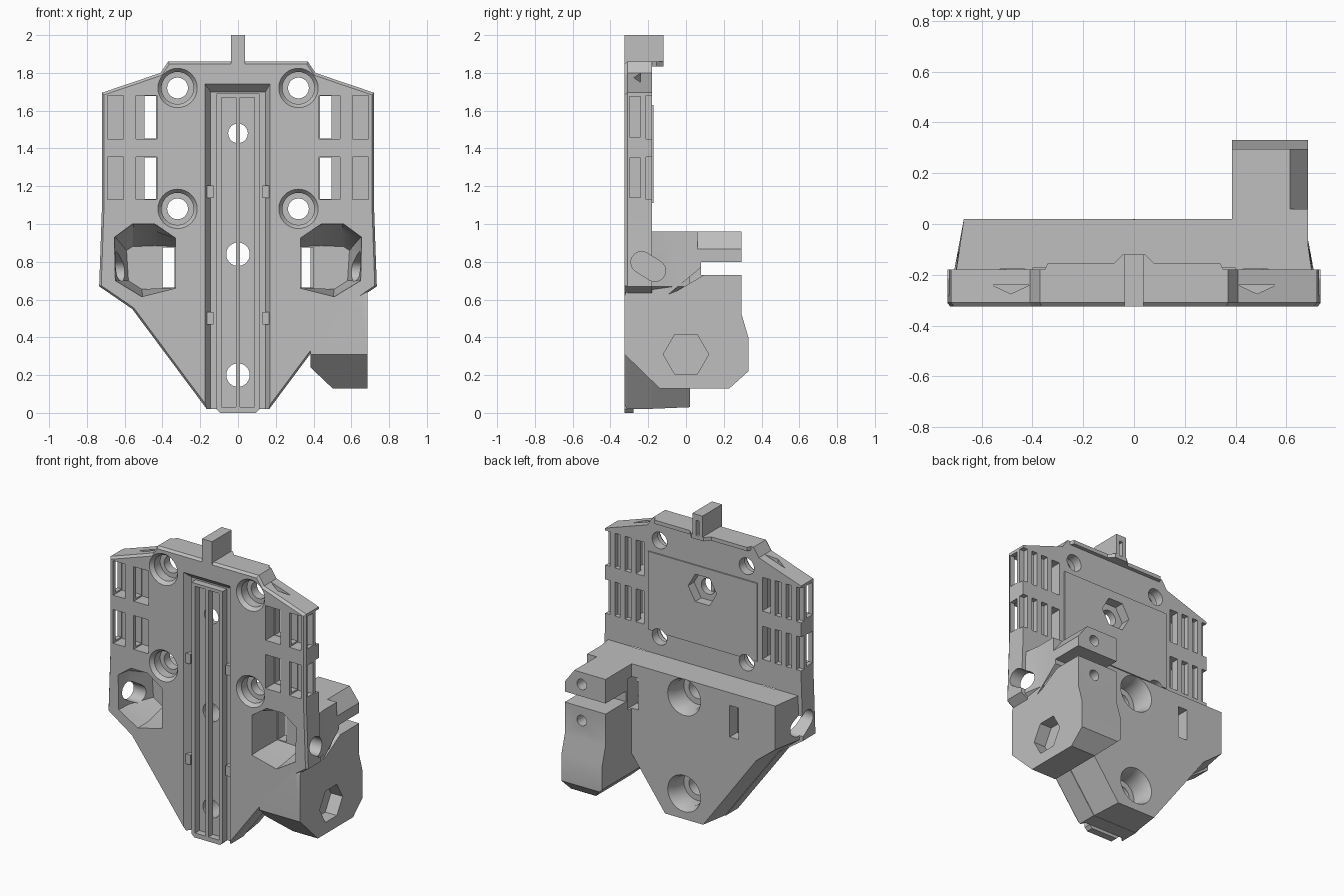
import bpy, bmesh
from math import pi, cos, sin

cube = bpy.data.objects.get("Cube")
if cube:
    bpy.data.objects.remove(cube, do_unlink=True)

grey = bpy.data.materials.new("matte grey")
grey.use_nodes = True
grey.diffuse_color = (0.52, 0.52, 0.52, 1)
grey.node_tree.nodes["Principled BSDF"].inputs["Base Color"].default_value = grey.diffuse_color

PLACE = {"x": lambda p, t: (t, p[0], p[1]),
         "y": lambda p, t: (p[0], t, p[1]),
         "z": lambda p, t: (p[0], p[1], t)}


def loft(name, axis, *sections):
    """Solid through (position, outline) sections along an axis."""
    bm = bmesh.new()
    rings = [[bm.verts.new(PLACE[axis](p, t)) for p in pts] for t, pts in sections]
    for a, b in zip(rings, rings[1:]):
        for i in range(len(a)):
            j = (i + 1) % len(a)
            bm.faces.new((a[i], a[j], b[j], b[i]))
    bm.faces.new(rings[0][::-1])
    bm.faces.new(rings[-1])
    bm.normal_update()
    if bm.calc_volume(signed=True) < 0:
        bmesh.ops.reverse_faces(bm, faces=bm.faces)
    mesh = bpy.data.meshes.new(name)
    bm.to_mesh(mesh)
    bm.free()
    mesh.materials.append(grey)
    obj = bpy.data.objects.new(name, mesh)
    bpy.context.collection.objects.link(obj)
    return obj


def prism(name, axis, lo, hi, pts):
    return loft(name, axis, (lo, pts), (hi, pts))


def rect(a, b, c, d):
    return [(a, c), (b, c), (b, d), (a, d)]


def box(name, x, y, z):
    return prism(name, "y", y[0], y[1], rect(*x, *z))


def ring(u, v, r, n=32):
    return [(u + r * cos(2 * pi * i / n), v + r * sin(2 * pi * i / n)) for i in range(n)]


def scaled(pts, k, cu, cv):
    return [(cu + (u - cu) * k, cv + (v - cv) * k) for u, v in pts]


def flip(pts, s):
    return [(s * u, v) for u, v in pts]


def span(s, a, b):
    return sorted((s * a, s * b))


def volume(mesh):
    bm = bmesh.new()
    bm.from_mesh(mesh)
    result = bm.calc_volume(signed=True)
    bm.free()
    return result


def combine(target, tool, operation="DIFFERENCE"):
    """Boolean that falls back to the other solver if the solid breaks."""
    before = volume(target.data)
    bpy.context.view_layer.objects.active = target
    for solver in ("MANIFOLD", "EXACT"):
        backup = target.data.copy()
        mod = target.modifiers.new("join", "BOOLEAN")
        mod.operation, mod.solver, mod.object = operation, solver, tool
        bpy.ops.object.modifier_apply(modifier=mod.name)
        after = volume(target.data)
        if operation == "UNION" and after > before * 0.999:
            break
        if operation == "DIFFERENCE" and before * 0.5 < after < before * 1.001:
            break
        target.modifiers.clear()
        target.data = backup
    bpy.data.objects.remove(tool, do_unlink=True)


# Front plate with a chamfered front edge
half = [(0.165, 0.02), (0.56, 0.55), (0.735, 0.67), (0.72, 1.1),
        (0.72, 1.695), (0.41, 1.80), (0.37, 1.86)]
outline = half + flip(half, -1)[::-1]
body = loft("mounting_plate", "y", (-0.325, scaled(outline, 0.985, 0, 0.94)),
            (-0.31, outline), (-0.18, outline))

# Thick lower housing, narrowing towards the back
low = [(0.165, 0.02), (0.56, 0.55), (0.715, 0.67), (0.705, 0.96)]
back = [(0.14, 0.03), (0.53, 0.56), (0.67, 0.67), (0.67, 0.96)]
combine(body, loft("housing", "y", (-0.22, low + flip(low, -1)[::-1]),
                   (0.02, back + flip(back, -1)[::-1])), "UNION")

# Top lip and tab
lip = [(-0.36, -0.2), (0.36, -0.2), (0.34, -0.155), (0.08, -0.155),
       (0.045, -0.12), (-0.045, -0.12), (-0.08, -0.155), (-0.34, -0.155)]
combine(body, prism("lip", "z", 1.835, 1.86, lip), "UNION")
tab = box("tab", (-0.037, 0.037), (-0.325, -0.12), (1.84, 2.0))
combine(tab, box("slot", (-0.012, 0.012), (-0.17, -0.1), (1.8, 1.96)))
combine(body, tab, "UNION")

# Raised panel on the back
combine(body, box("back_panel", (-0.4, 0.4), (-0.2, -0.172), (1.11, 1.63)), "UNION")

# Clamp block with split jaw
profile = [(-0.325, 0.31), (-0.14, 0.13), (0.23, 0.13), (0.33, 0.22), (0.33, 0.40),
           (0.295, 0.52), (0.295, 0.96), (-0.2, 0.96), (-0.325, 0.62)]
clamp = prism("clamp", "x", 0.385, 0.685, profile)
combine(clamp, prism("inner_chamfer", "y", -0.5, 0.5, [(0.3, 0.32), (0.3, 0.05), (0.585, 0.05)]))
combine(clamp, prism("jaw_chamfer", "y", 0.06, 0.5, [(0.6, 0.98), (0.72, 0.98), (0.72, 0.82)]))
combine(clamp, box("jaw_gap", (0.3, 0.8), (0.08, 0.5), (0.73, 0.80)))
combine(clamp, prism("jaw_slit", "x", 0.52, 0.8,
                     [(-0.09, 0.63), (-0.05, 0.645), (0.12, 0.745), (0.12, 0.79), (0.08, 0.77)]))
for z in (0.88, 0.64):
    combine(clamp, prism("jaw_screw", "y", 0.1, 0.5, ring(0.56, z, 0.035, 20)))
combine(body, clamp, "UNION")
combine(body, prism("hex_pocket", "x", 0.6, 0.8, ring(0, 0.31, 0.12, 6)))

# Central channel with sloped walls
combine(body, loft("channel", "y", (-0.33, rect(-0.178, 0.172, -0.1, 1.745)),
                   (-0.28, rect(-0.145, 0.145, -0.1, 1.70))))

for s in (1, -1):
    # Corner screw holes with counterbores
    for z in (1.72, 1.08):
        x = s * 0.32
        combine(body, loft("counterbore", "y", (-0.33, ring(x, z, 0.108)),
                           (-0.30, ring(x, z, 0.085)), (-0.24, ring(x, z, 0.085))))
        combine(body, prism("screw_hole", "y", -0.4, 0, ring(x, z, 0.055)))

    # Strap windows, side channels and back grooves
    for z0, z1 in ((1.45, 1.68), (1.13, 1.355)):
        for x0, x1 in ((0.43, 0.54), (0.605, 0.69)):
            combine(body, box("strap_window", span(s, x0, x1), (-0.4, -0.235), (z0, z1)))
        combine(body, box("strap_channel", span(s, 0.5, 0.8), (-0.30, -0.24), (z0 + 0.01, z1 - 0.005)))
        combine(body, box("through_window", span(s, 0.435, 0.495), (-0.3, 0), (z0 + 0.003, z1 - 0.003)))
        for x0, x1 in ((0.53, 0.575), (0.61, 0.65), (0.685, 0.8)):
            combine(body, box("back_groove", span(s, x0, x1), (-0.213, 0), (z0, z1)))

    # Deep angled pocket, its rear window and side slot
    pocket = [(0.655, 0.93), (0.56, 1.0), (0.44, 1.0), (0.33, 0.925),
              (0.33, 0.66), (0.51, 0.615), (0.65, 0.70)]
    inner = [(0.59, 0.86), (0.56, 0.88), (0.44, 0.885), (0.33, 0.88),
             (0.33, 0.66), (0.51, 0.655), (0.58, 0.70)]
    combine(body, loft("pocket", "y", (-0.33, flip(pocket, s)),
                       (-0.23, flip(scaled(pocket, 0.97, 0.33, 0.78), s)), (-0.06, flip(inner, s))))
    combine(body, box("rear_window", span(s, 0.335, 0.40), (-0.1, 0.06), (0.665, 0.875)))
    capsule = [(-0.2 + k * 0.035 + 0.057 * cos(a), 0.775 - k * 0.022 + 0.057 * sin(a))
               for k in (1, -1)
               for a in [-0.56 + (i / 10 - k / 2) * pi for i in range(11)]]
    combine(body, prism("side_slot", "x", s * 0.56, s * 0.8, capsule))

    # Shallow triangular notch on the sloped shoulder
    notch = [(0.41, -0.24), (0.56, -0.24), (0.485, -0.275)]
    combine(body, prism("shoulder_notch", "z", 1.745, 1.9, flip(notch, s)))

# Central screw holes: hex nut seat above, round counterbores below
for z, r in ((1.48, 0.052), (0.84, 0.062), (0.2, 0.062)):
    combine(body, prism("centre_hole", "y", -0.5, 0.1, ring(0, z, r)))
combine(body, prism("nut_seat", "y", -0.235, 0, ring(0, 1.48, 0.105, 6)))
for z in (0.84, 0.2):
    combine(body, loft("back_counterbore", "y", (-0.12, ring(0, z, 0.1)),
                       (-0.03, ring(0, z, 0.1)), (0.03, ring(0, z, 0.125))))

# Slotted rail standing in the channel, with side nubs
parts = [body]
ends = [(-0.115, 0.02), (-0.095, 0.0), (0.095, 0.0), (0.115, 0.02), (0.115, 1.69), (-0.115, 1.69)]
rail = prism("slotted_rail", "y", -0.325, -0.278, ends)
for s in (1, -1):
    combine(rail, box("rail_groove", span(s, 0.01, 0.088), (-0.4, -0.2), (0.03, 1.67)))
    for z in (0.5, 1.17):
        parts.append(box("channel_nub", span(s, 0.13, 0.165), (-0.315, -0.27), (z - 0.033, z + 0.033)))
parts.append(rail)

# Crisp edges with smooth bores
bpy.ops.object.select_all(action="DESELECT")
for obj in parts:
    obj.select_set(True)
bpy.context.view_layer.objects.active = body
bpy.ops.object.shade_smooth_by_angle(angle=0.4)
